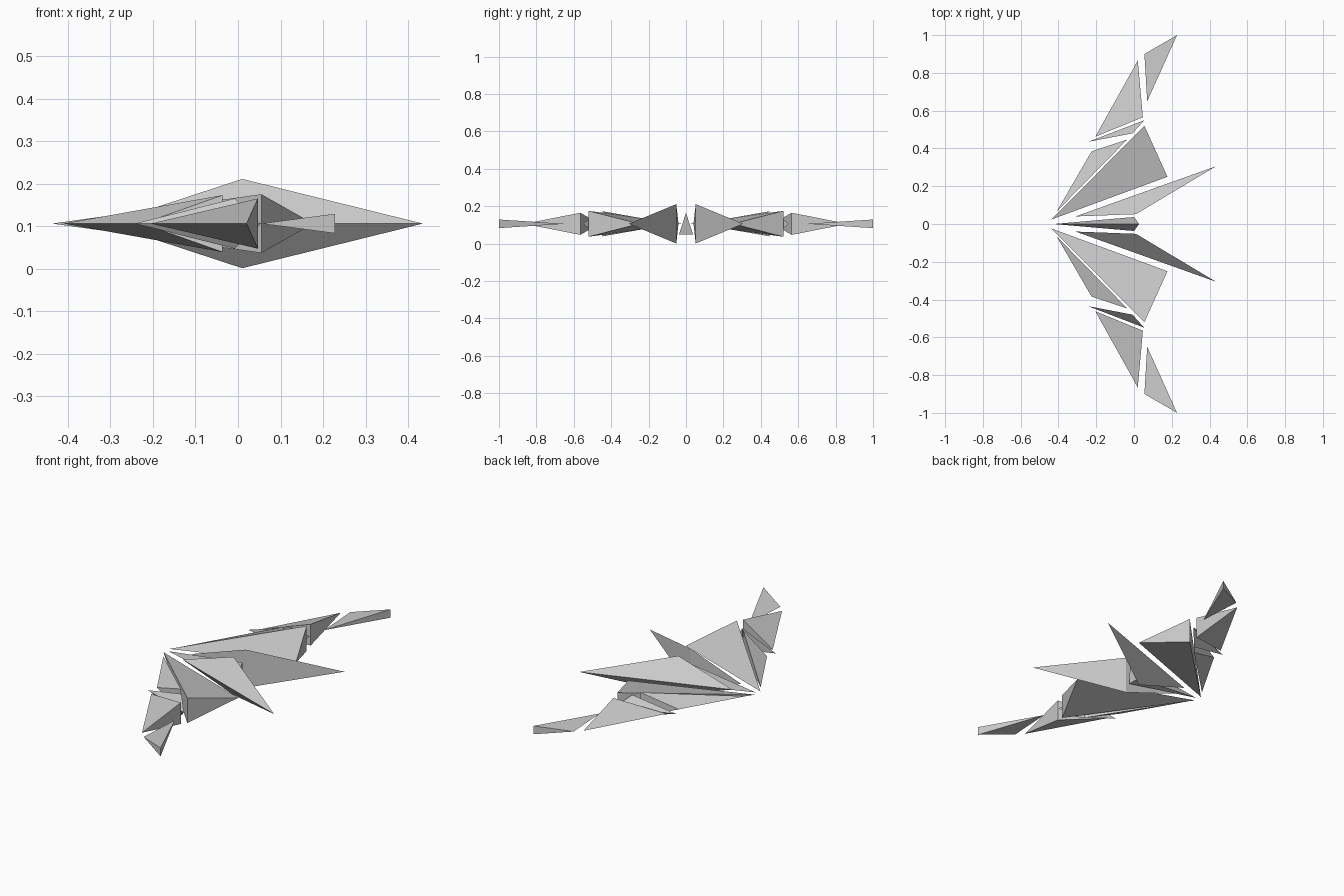
import bpy
import bmesh

if "Cube" in bpy.data.objects:
    bpy.data.objects.remove(bpy.data.objects["Cube"])

MID = 0.106  # height of the flat centre plane shared by all shards


def hull_object(name, points, mirror=False):
    """Convex flat-faced shard through the points, optionally mirrored over y = 0."""
    bm = bmesh.new()
    for p in points:
        bm.verts.new(p)
    bmesh.ops.convex_hull(bm, input=bm.verts[:])
    bmesh.ops.recalc_face_normals(bm, faces=bm.faces[:])
    mesh = bpy.data.meshes.new(name)
    bm.to_mesh(mesh)
    bm.free()
    obj = bpy.data.objects.new(name, mesh)
    bpy.context.collection.objects.link(obj)
    if mirror:
        mod = obj.modifiers.new("Mirror", 'MIRROR')
        mod.use_axis = (False, True, False)
        mod.use_mirror_merge = False
    return obj


def shard(name, tip_a, tip_b, ridge, half):
    """Tetrahedron: two tips on the centre plane and one vertical edge."""
    hull_object(name, [(*tip_a, MID), (*tip_b, MID),
                       (*ridge, MID - half), (*ridge, MID + half)], mirror=True)


# Central body spike
hull_object("centre_spike", [(-0.425, 0, MID), (0.0, 0.037, 0.05),
                             (0.0, -0.037, 0.05), (0.027, 0, 0.165)])

# Paired shards, from the body out to the wing tips
shard("tail_blade", (-0.31, 0.04), (0.435, 0.306), (0.01, 0.052), 0.105)
shard("main_wing", (-0.437, 0.024), (0.177, 0.25), (0.055, 0.52), 0.069)
shard("leading_wing", (-0.41, 0.065), (-0.225, 0.384), (-0.036, 0.447), 0.067)
shard("joint_sliver", (-0.243, 0.435), (0.054, 0.549), (-0.008, 0.48), 0.059)
shard("outer_wing", (-0.205, 0.462), (0.02, 0.865), (0.047, 0.565), 0.059)
shard("wing_tip", (0.055, 0.9), (0.07, 0.65), (0.228, 1.0), 0.023)
